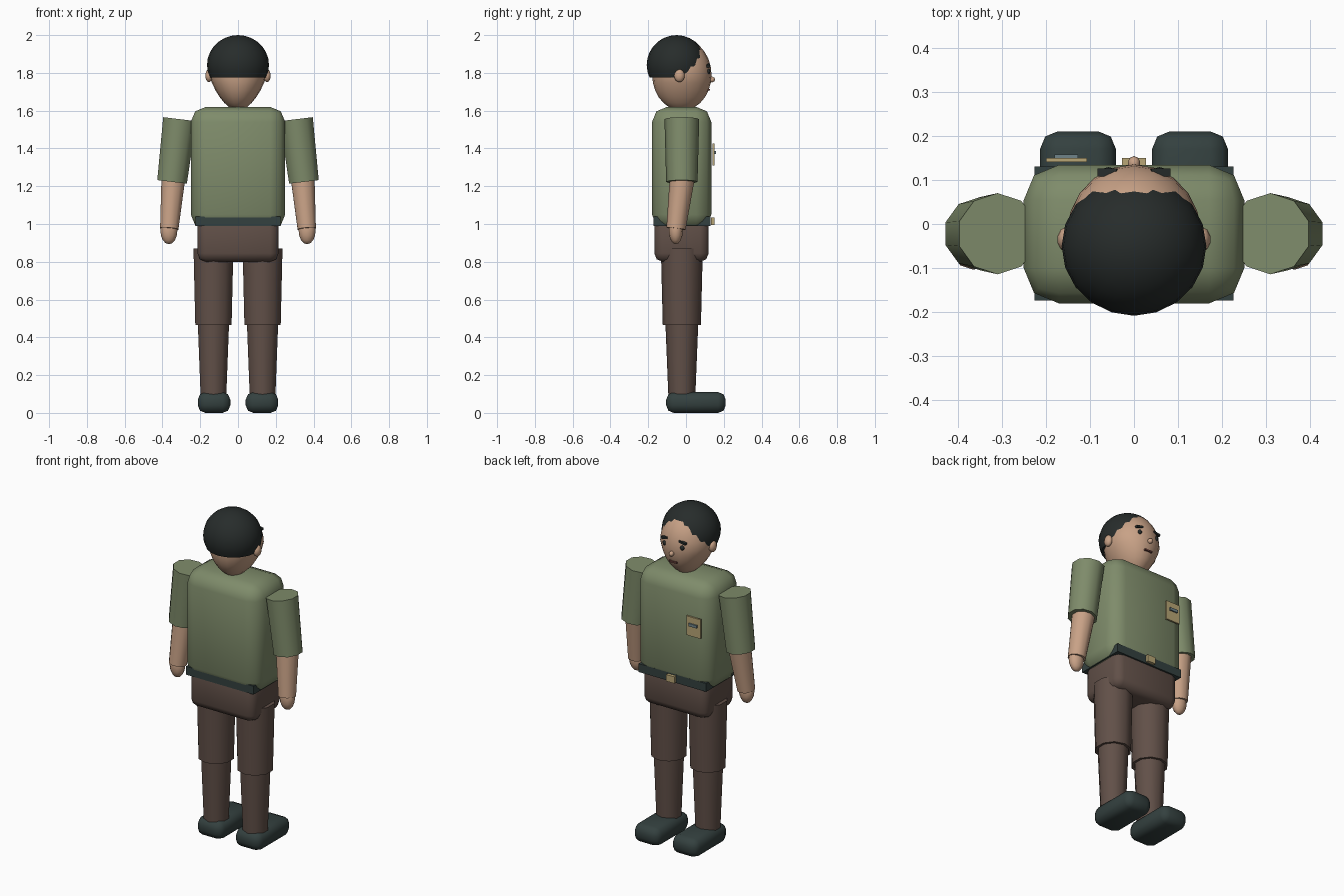
import bpy, bmesh, math
from mathutils import Matrix, Vector

if "Cube" in bpy.data.objects:
    bpy.data.objects.remove(bpy.data.objects["Cube"])


def material(name, rgb):
    m = bpy.data.materials.new(name)
    m.diffuse_color = (*rgb, 1)
    m.use_nodes = True
    m.node_tree.nodes["Principled BSDF"].inputs["Base Color"].default_value = m.diffuse_color
    return m


GREEN = material("shirt_green", (0.21, 0.26, 0.145))
SKIN = material("skin", (0.58, 0.36, 0.24))
BROWN = material("trouser_brown", (0.12, 0.08, 0.065))
DARK = material("dark_slate", (0.034, 0.052, 0.05))
BLACK = material("hair_black", (0.02, 0.025, 0.024))
TAN = material("badge_tan", (0.48, 0.38, 0.18))
BLUE = material("strip_grey_blue", (0.16, 0.23, 0.25))
LIP = material("lip", (0.16, 0.06, 0.05))


def finish(bm, name, mat):
    bmesh.ops.recalc_face_normals(bm, faces=bm.faces)
    me = bpy.data.meshes.new(name)
    bm.to_mesh(me)
    bm.free()
    me.materials.append(mat)
    ob = bpy.data.objects.new(name, me)
    bpy.context.collection.objects.link(ob)
    return ob


def box(name, mat, x, y, z, bevel=0.0, tilt=0.0):
    """Box from (min, max) ranges, optionally rounded and tilted about y."""
    bm = bmesh.new()
    bmesh.ops.create_cube(bm, size=1)
    bmesh.ops.scale(bm, verts=bm.verts, vec=[r[1] - r[0] for r in (x, y, z)])
    if bevel:
        bmesh.ops.bevel(bm, geom=bm.edges[:], offset=bevel, segments=2,
                        profile=0.5, affect='EDGES')
    centre = Vector([(r[0] + r[1]) / 2 for r in (x, y, z)])
    bm.transform(Matrix.Translation(centre) @ Matrix.Rotation(tilt, 4, 'Y'))
    return finish(bm, name, mat)


def limb(name, mat, top, bottom, r_top, r_bottom, sides=10):
    """Tapered cylinder between two points."""
    a, b = Vector(top), Vector(bottom)
    bm = bmesh.new()
    bmesh.ops.create_cone(bm, cap_ends=True, segments=sides, radius1=r_bottom,
                          radius2=r_top, depth=(a - b).length)
    rot = Vector((0, 0, 1)).rotation_difference(a - b).to_matrix().to_4x4()
    bm.transform(Matrix.Translation((a + b) / 2) @ rot)
    return finish(bm, name, mat)


def ball(name, mat, centre, radii, seg=16, rings=10, chin=0.0, cut=None):
    """Ellipsoid, optionally narrowed towards the chin or cut flat below."""
    bm = bmesh.new()
    bmesh.ops.create_uvsphere(bm, u_segments=seg, v_segments=rings, radius=1)
    for v in bm.verts:
        if v.co.z < 0:
            v.co.x *= 1 + chin * v.co.z
    bmesh.ops.scale(bm, verts=bm.verts, vec=radii)
    bmesh.ops.translate(bm, verts=bm.verts, vec=centre)
    if cut is not None:
        bmesh.ops.bisect_plane(bm, geom=bm.verts[:] + bm.edges[:] + bm.faces[:],
                               plane_co=(0, 0, cut), plane_no=(0, 0, 1), clear_inner=True)
        bmesh.ops.holes_fill(bm, edges=[e for e in bm.edges if e.is_boundary])
    return finish(bm, name, mat)


# Torso, belt and hips
box("torso", GREEN, (-0.25, 0.25), (-0.18, 0.134), (0.97, 1.62), bevel=0.08)
box("belt", DARK, (-0.225, 0.225), (-0.173, 0.13), (0.99, 1.04))
box("belt_buckle", TAN, (-0.027, 0.027), (0.132, 0.15), (0.995, 1.035))
box("hips", BROWN, (-0.215, 0.215), (-0.168, 0.12), (0.80, 1.06), bevel=0.045)

# Chest badge
box("badge", TAN, (-0.20, -0.107), (0.14, 0.15), (1.31, 1.425))
box("badge_strip", BLUE, (-0.18, -0.127), (0.149, 0.158), (1.37, 1.387))

# Arms, legs and paired face parts
for side, s in (("left", -1), ("right", 1)):
    limb(f"{side}_sleeve", GREEN, (s * 0.309, -0.022, 1.555), (s * 0.349, -0.022, 1.223),
         0.092, 0.083)
    limb(f"{side}_forearm", SKIN, (s * 0.341, -0.018, 1.26), (s * 0.364, -0.053, 0.975),
         0.067, 0.051)
    ball(f"{side}_hand", SKIN, (s * 0.366, -0.054, 0.965), (0.045, 0.037, 0.072), 12, 8)
    limb(f"{side}_thigh", BROWN, (s * 0.13, -0.022, 0.87), (s * 0.13, -0.022, 0.465),
         0.111, 0.101)
    limb(f"{side}_shin", BROWN, (s * 0.13, -0.022, 0.50), (s * 0.13, -0.022, 0.08),
         0.088, 0.071)
    box(f"{side}_shoe", DARK, sorted((s * 0.041, s * 0.213)), (-0.105, 0.21), (0, 0.11),
        bevel=0.04)
    ball(f"{side}_ear", SKIN, (s * 0.154, -0.035, 1.785), (0.02, 0.028, 0.034), 10, 8)
    ball(f"{side}_eye", BLACK, (s * 0.058, 0.119, 1.808), (0.013, 0.01, 0.014), 10, 8)
    box(f"{side}_brow", BLACK, (s * 0.06 - 0.022, s * 0.06 + 0.022), (0.108, 0.126),
        (1.834, 1.846), tilt=s * 0.2)

# Head, hair, nose and mouth
ball("head", SKIN, (0, -0.022, 1.79), (0.152, 0.157, 0.19), 20, 14, chin=0.3)
ball("hair", BLACK, (0, -0.05, 1.842), (0.164, 0.158, 0.158), 20, 14, cut=1.775)
ball("nose", SKIN, (0, 0.137, 1.765), (0.014, 0.017, 0.015), 10, 8)
box("mouth", LIP, (-0.025, 0.025), (0.112, 0.127), (1.706, 1.715))

# Smooth shading, keeping hard edges
bpy.ops.object.select_all(action='SELECT')
bpy.context.view_layer.objects.active = bpy.data.objects["torso"]
bpy.ops.object.shade_smooth_by_angle(angle=math.radians(50))
